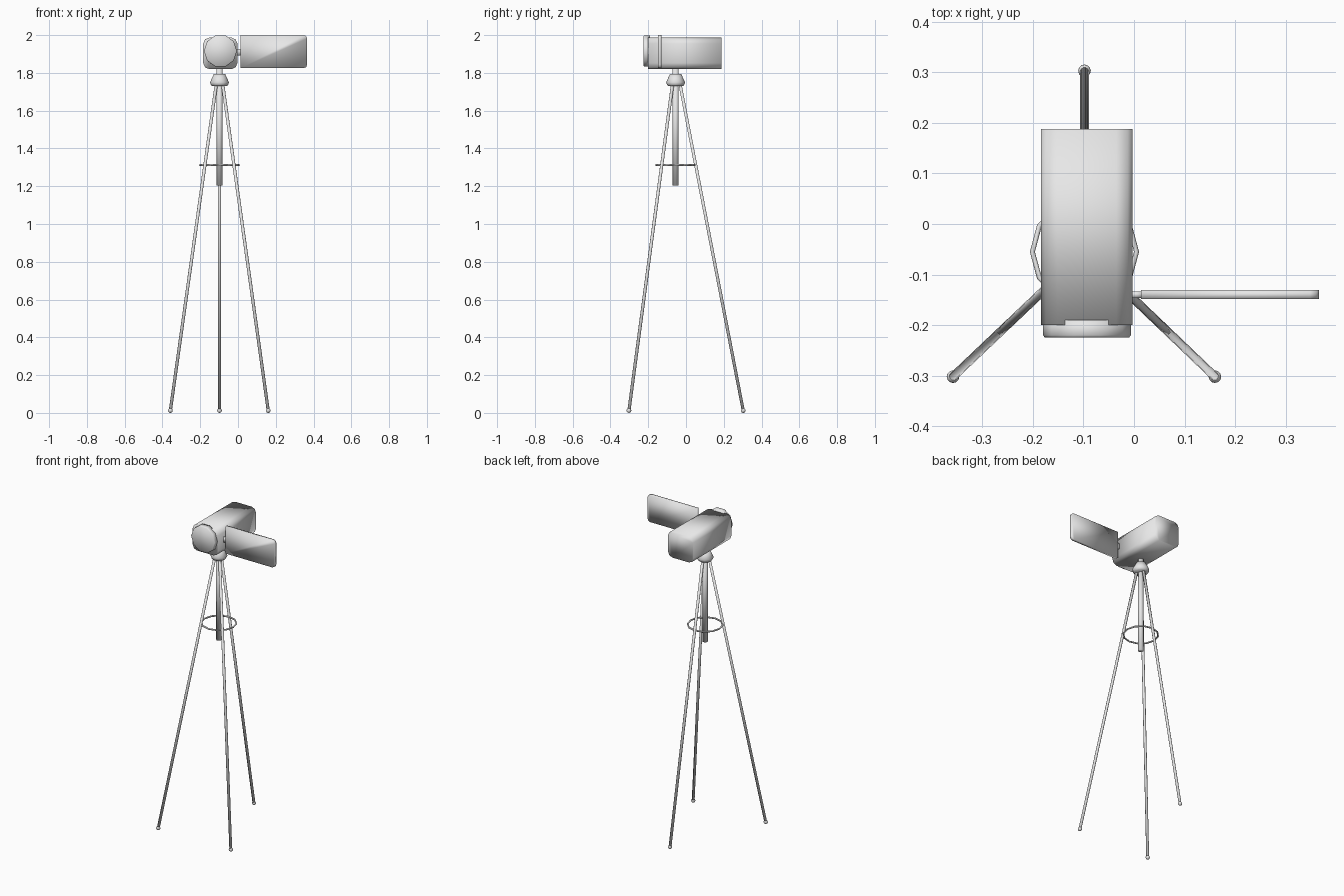
import bpy, bmesh, math
from mathutils import Vector

cube = bpy.data.objects.get("Cube")
if cube:
    bpy.data.objects.remove(cube, do_unlink=True)

grey = bpy.data.materials.new("light_grey")
grey.use_nodes = True
grey.diffuse_color = (0.8, 0.8, 0.8, 1)
grey.node_tree.nodes["Principled BSDF"].inputs["Base Color"].default_value = (0.8, 0.8, 0.8, 1)


def finish(name, bm):
    bmesh.ops.recalc_face_normals(bm, faces=bm.faces)
    for f in bm.faces:
        f.smooth = True
    mesh = bpy.data.meshes.new(name)
    bm.to_mesh(mesh)
    bm.free()
    mesh.materials.append(grey)
    ob = bpy.data.objects.new(name, mesh)
    bpy.context.collection.objects.link(ob)
    return ob


def turned(name, start, direction, profile, sides=12):
    """Capped turned part: profile is (distance along direction, radius)."""
    bm = bmesh.new()
    turn = Vector(direction).to_track_quat('Z', 'Y')
    rings = []
    for d, r in profile:
        ring = []
        for i in range(sides):
            a = math.tau * i / sides
            p = Vector((r * math.cos(a), r * math.sin(a), d))
            ring.append(bm.verts.new(Vector(start) + turn @ p))
        rings.append(ring)
    for a, b in zip(rings, rings[1:]):
        for i in range(sides):
            j = (i + 1) % sides
            bm.faces.new((a[i], a[j], b[j], b[i]))
    bm.faces.new(rings[0])
    bm.faces.new(rings[-1])
    return finish(name, bm)


def box(name, low, high, radius=0, segments=2, keep=lambda mid: True):
    """Box whose chosen edges along y are rounded."""
    low, high = Vector(low), Vector(high)
    bm = bmesh.new()
    bmesh.ops.create_cube(bm, size=1)
    for v in bm.verts:
        v.co = Vector([low[i] + (v.co[i] + 0.5) * (high[i] - low[i]) for i in range(3)])
    if radius:
        edges = []
        for e in bm.edges:
            a, b = e.verts
            if abs(a.co.y - b.co.y) > 1e-4 and keep((a.co + b.co) / 2):
                edges.append(e)
        bmesh.ops.bevel(bm, geom=edges, offset=radius, segments=segments,
                        profile=0.5, affect='EDGES')
    return finish(name, bm)


CX, CY = -0.098, -0.055

# Camera body, lens, hinge and fold-out screen
box("camera_body", (-0.184, -0.2, 1.82), (-0.003, 0.188, 1.987), 0.032)
turned("lens", (-0.093, -0.19, 1.916), (0, -1, 0),
       [(0, 0.087), (0.03, 0.087), (0.035, 0.083)], 10)
box("screen_hinge", (-0.01, -0.146, 1.893), (0.02, -0.134, 1.927))
box("screen", (0.014, -0.148, 1.825), (0.366, -0.131, 2.0), 0.018,
    keep=lambda mid: mid.x > 0.2)

# Tripod head and centre column
turned("tripod_head", (CX, CY, 1.73), (0, 0, 1),
       [(0, 0.04), (0.008, 0.046), (0.02, 0.05), (0.064, 0.03)])
turned("centre_column", (CX, CY, 1.204), (0, 0, 1), [(0, 0.016), (0.62, 0.016)])

# Three legs with ball feet
legs = {"right_leg": (-0.358, -0.302), "left_leg": (0.16, -0.302), "back_leg": (CX, 0.303)}
for name, (fx, fy) in legs.items():
    foot = Vector((fx, fy, 0.0125))
    hip = Vector((CX, CY, 1.75))
    out = Vector((fx - CX, fy - CY, 0))
    hip += out * 0.06
    turned(name, foot, hip - foot, [(0, 0.0085), ((hip - foot).length, 0.0085)], 10)
    bm = bmesh.new()
    bmesh.ops.create_uvsphere(bm, u_segments=12, v_segments=8, radius=0.0125)
    bmesh.ops.translate(bm, verts=bm.verts, vec=foot)
    finish(name.replace("leg", "foot"), bm)

# Brace ring around the legs
bpy.ops.mesh.primitive_torus_add(major_segments=12, minor_segments=6, major_radius=0.103,
                                 minor_radius=0.005, location=(CX, CY, 1.312))
ring = bpy.context.object
ring.name = "brace_ring"
ring.data.materials.append(grey)
bpy.ops.object.shade_smooth()
